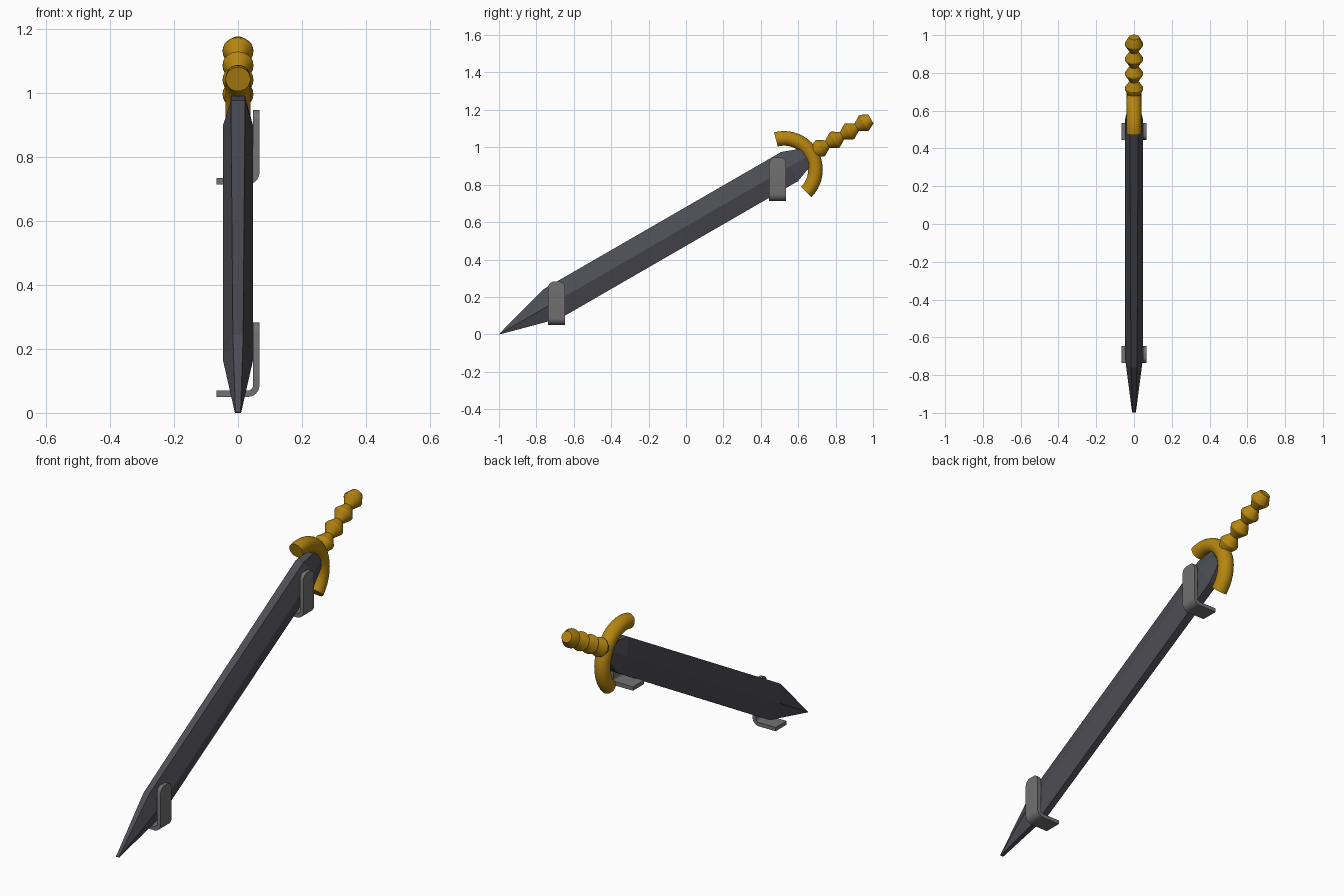
import bpy, bmesh, math
from mathutils import Vector

if "Cube" in bpy.data.objects:
    bpy.data.objects.remove(bpy.data.objects["Cube"])

A = math.radians(30)  # tilt of the sword


def P(x, s, t):
    """Point from sword space: s along the axis from the tip, t across the blade."""
    return Vector((x, -1 + s * math.cos(A) - t * math.sin(A),
                   s * math.sin(A) + t * math.cos(A)))


def material(name, col):
    m = bpy.data.materials.new(name)
    m.diffuse_color = (*col, 1)
    m.use_nodes = True
    m.node_tree.nodes["Principled BSDF"].inputs["Base Color"].default_value = m.diffuse_color
    return m


steel = material("dark steel", (0.075, 0.075, 0.092))
gold = material("gold", (0.46, 0.235, 0.005))
grey = material("bracket grey", (0.165, 0.165, 0.165))


def loft(name, rings, mat, smooth=None):
    """Skin a list of rings of equal length and cap both ends."""
    bm = bmesh.new()
    vr = [[bm.verts.new(p) for p in r] for r in rings]
    n = len(rings[0])
    for a, b in zip(vr, vr[1:]):
        for i in range(n):
            j = (i + 1) % n
            bm.faces.new((a[i], a[j], b[j], b[i]))
    bm.faces.new(vr[0])
    bm.faces.new(vr[-1])
    bmesh.ops.recalc_face_normals(bm, faces=bm.faces)
    me = bpy.data.meshes.new(name)
    bm.to_mesh(me)
    bm.free()
    ob = bpy.data.objects.new(name, me)
    bpy.context.collection.objects.link(ob)
    me.materials.append(mat)
    if smooth:
        bpy.ops.object.select_all(action='DESELECT')
        ob.select_set(True)
        bpy.context.view_layer.objects.active = ob
        bpy.ops.object.shade_smooth_by_angle(angle=math.radians(smooth))
    return ob


# Blade: six-sided section (position, ridge x, edge x, half width)
blade = []
for s, rx, ex, w in ((0.003, 0.01, 0.008, 0.002), (0.33, 0.047, 0.016, 0.09),
                     (1.795, 0.047, 0.022, 0.09), (1.895, 0.027, 0.021, 0.052)):
    blade.append([P(rx, s, 0), P(ex, s, w), P(-ex, s, w),
                  P(-rx, s, 0), P(-ex, s, -w), P(ex, s, -w)])
loft("blade", blade, steel)

# Guard: round bar bent into an arc
R, r, C, N = 0.168, 0.039, 1.76, 24
guard = []
for i in range(21):
    a = math.radians(-75 + 150 * i / 20)
    ring = []
    for k in range(N):
        b = 2 * math.pi * k / N
        d = R + r * math.cos(b)
        ring.append(P(r * math.sin(b), C + d * math.cos(a), d * math.sin(a)))
    guard.append(ring)
loft("guard", guard, gold, 30)

# Grip: row of double-cone beads
profile = [(1.93, 0.024)]
for i in range(4):
    c = 1.985 + 0.09 * i
    profile += [(c - 0.004, 0.048), (c + 0.004, 0.048)]
    profile.append((c + 0.045, 0.023) if i < 3 else (2.298, 0.028))
grip = [[P(q * math.cos(2 * math.pi * k / N), s, 0.003 + q * math.sin(2 * math.pi * k / N))
         for k in range(N)] for s, q in profile]
loft("grip", grip, gold, 28)


# Wall brackets: bent strip with a rounded upper end
def bracket(name, y, z):
    h, w, rad = 0.01, 0.045, 0.026
    path = [(-0.067, 0.01, 0, -1, w)]  # x, z, outward normal, half width
    cx, cz = 0.057 - rad, 0.01 + rad
    for i in range(7):
        a = math.radians(-90 + 15 * i)
        path.append((cx + rad * math.cos(a), cz + rad * math.sin(a),
                     math.cos(a), math.sin(a), w))
    for pz, pw in ((0.2, w), (0.216, 0.041), (0.227, 0.032), (0.232, 0.02)):
        path.append((0.057, pz, 1, 0, pw))
    rings = []
    for px, pz, nx, nz, pw in path:
        rings.append([Vector((px + nx * h * e, y + pw * f, z + pz + nz * h * e))
                      for e, f in ((1, -1), (1, 1), (-1, 1), (-1, -1))])
    loft(name, rings, grey, 30)


bracket("lower_bracket", -0.692, 0.05)
bracket("upper_bracket", 0.49, 0.714)
